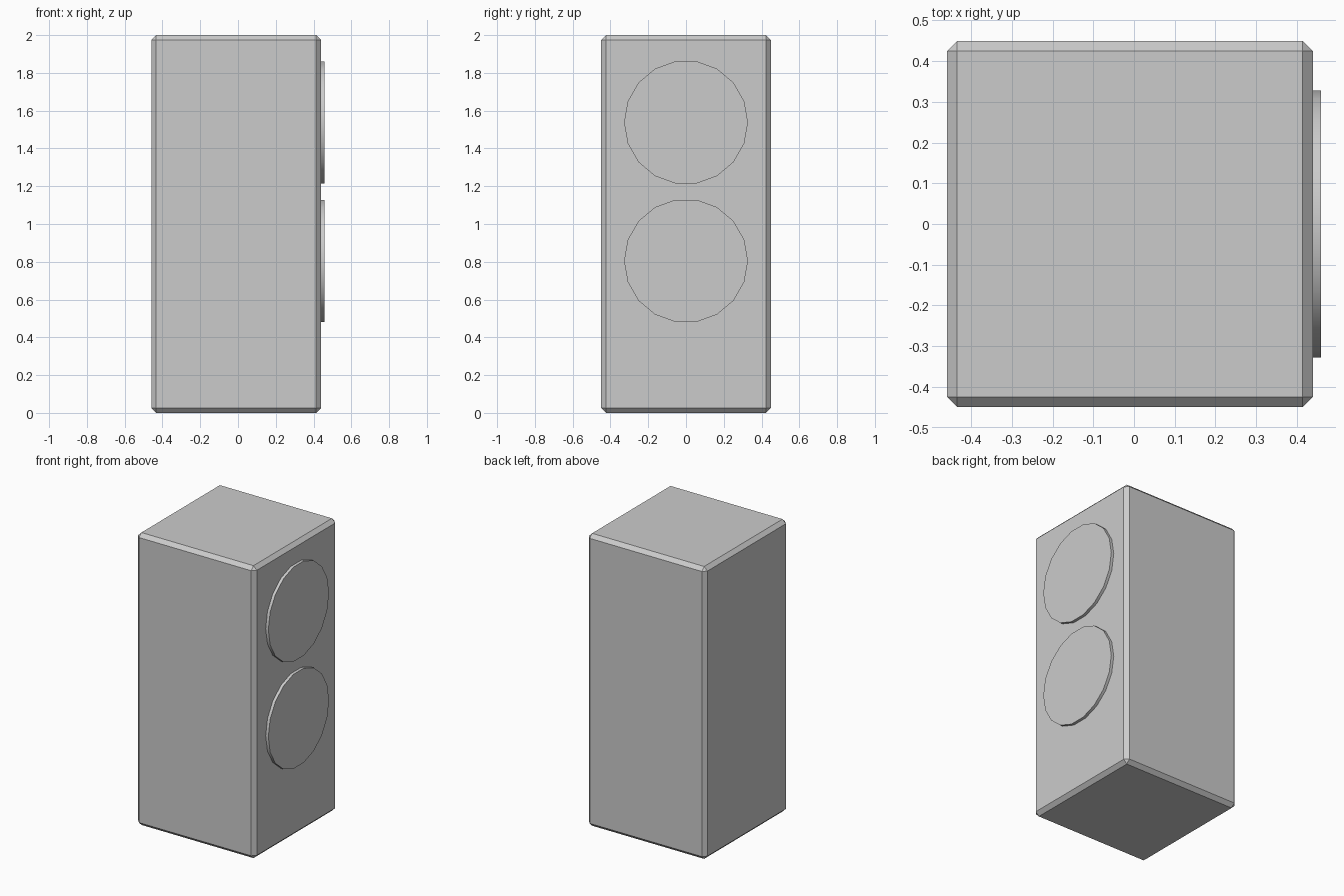
import bpy
import math

if "Cube" in bpy.data.objects:
    bpy.data.objects.remove(bpy.data.objects["Cube"])

X_BACK, X_FACE, X_DISC = -0.459, 0.439, 0.459

# Cabinet: tall box with a single chamfer on every edge
bpy.ops.mesh.primitive_cube_add(size=1, location=((X_BACK + X_FACE) / 2, 0, 1))
cabinet = bpy.context.object
cabinet.name = "cabinet"
cabinet.scale = (X_FACE - X_BACK, 0.898, 2.0)
bpy.ops.object.transform_apply(location=False, rotation=False, scale=True)
chamfer = cabinet.modifiers.new("chamfer", 'BEVEL')
chamfer.width = 0.025
chamfer.segments = 1


# Round speaker discs, slightly sunk into the +x face
def add_disc(name, z):
    inner = X_FACE - 0.01
    bpy.ops.mesh.primitive_cylinder_add(
        vertices=18, radius=0.328, depth=X_DISC - inner,
        location=((X_DISC + inner) / 2, 0, z), rotation=(0, math.pi / 2, 0))
    disc = bpy.context.object
    disc.name = name
    bpy.ops.object.shade_smooth_by_angle(angle=math.radians(30))


add_disc("upper_speaker", 1.538)
add_disc("lower_speaker", 0.805)
